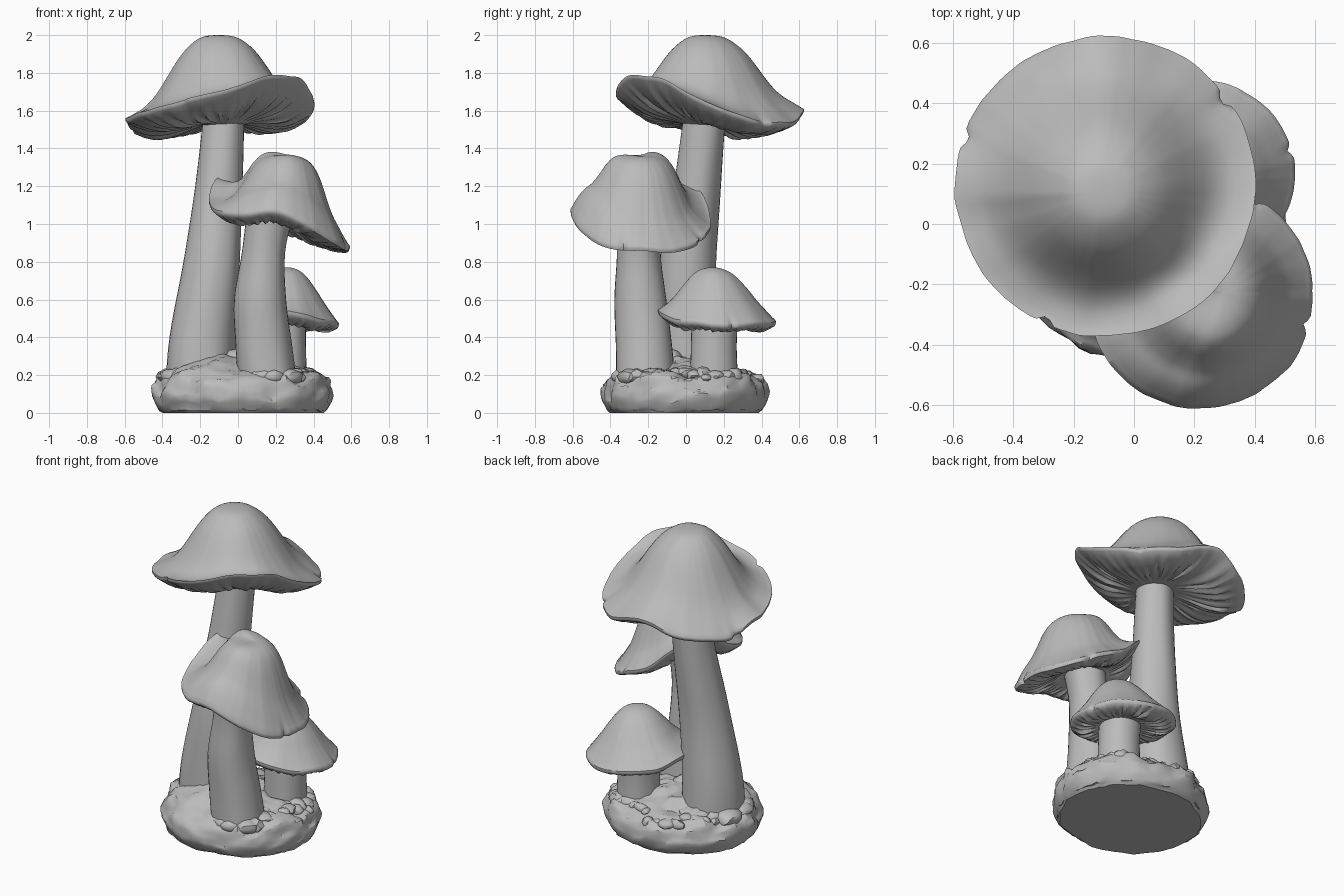
import bpy, bmesh, math, random
from mathutils import Vector, noise

random.seed(4)
cube = bpy.data.objects.get("Cube")
if cube:
    bpy.data.objects.remove(cube)

grey = bpy.data.materials.new("stone_grey")
grey.use_nodes = True
COLOUR = (0.5, 0.5, 0.5, 1)
grey.diffuse_color = COLOUR
grey.node_tree.nodes["Principled BSDF"].inputs["Base Color"].default_value = COLOUR


def finish(name, bm, sharp=50):
    bmesh.ops.recalc_face_normals(bm, faces=bm.faces)
    mesh = bpy.data.meshes.new(name)
    bm.to_mesh(mesh)
    bm.free()
    obj = bpy.data.objects.new(name, mesh)
    bpy.context.collection.objects.link(obj)
    mesh.materials.append(grey)
    bpy.ops.object.select_all(action='DESELECT')
    obj.select_set(True)
    bpy.context.view_layer.objects.active = obj
    bpy.ops.object.shade_smooth_by_angle(angle=math.radians(sharp))
    return obj


def spline(a, b, c, d, t):
    return b + 0.5 * t * (c - a + t * (2 * a - 5 * b + 4 * c - d + t * (3 * (b - c) + d - a)))


def around(values, angle):
    """Smooth periodic interpolation of evenly spaced values."""
    n = len(values)
    f = angle / math.tau * n
    i = math.floor(f)
    return spline(*(values[(i + k) % n] for k in (-1, 0, 1, 2)), f - i)


def along(values, f):
    i = min(int(f), len(values) - 2)
    pick = [values[max(0, min(len(values) - 1, i + k))] for k in (-1, 0, 1, 2)]
    return spline(*pick, f - i)


def loft(bm, rings):
    """Skin a list of closed point rings and cap both ends."""
    rows = [[bm.verts.new(p) for p in ring] for ring in rings]
    n = len(rows[0])
    for lo, hi in zip(rows, rows[1:]):
        for i in range(n):
            j = (i + 1) % n
            bm.faces.new((lo[i], lo[j], hi[j], hi[i]))
    bm.faces.new(rows[0])
    bm.faces.new(rows[-1])


# Cap: domed top that blends into a wavy rim, then gills back to the stem
def cap(name, centre, radius, peak, dome, rim, power, hub, hub_r, notches, bulge=0, bulge_dir=0):
    n = 144
    angles = [math.tau * i / n for i in range(n)]
    c, p, h = Vector(centre), Vector(peak), Vector(hub)

    def edge(u, a):
        d = Vector((math.cos(a), math.sin(a), radius * 5))
        r = radius * (1 + 0.014 * noise.noise(d * 3) + 0.007 * noise.noise(d * 9))
        for notch in notches:
            gap = (math.degrees(a) - notch + 180) % 360 - 180
            r *= 1 - 0.05 * u ** 14 * math.exp(-(gap / 2.5) ** 2)
        return r

    def top(u, a):
        xy = p.lerp(c, u) + edge(u, a) * u * Vector((math.cos(a), math.sin(a)))
        z = along(dome, u * (len(dome) - 1)) + (around(rim, a) - dome[-1]) * u ** power
        lean = max(0, math.cos(a - math.radians(bulge_dir)))
        z += bulge * lean * math.sin(math.pi * u ** 2.5)
        z += 0.014 * u * noise.noise((xy.x * 6, xy.y * 6, radius * 7))
        return Vector((xy.x, xy.y, z))

    def under(v, i, a):
        outer = top(1, a) - Vector((0, 0, 0.025))
        outer.xy = c.lerp(outer.xy, 0.985)
        inner = Vector((h.x + hub_r * math.cos(a), h.y + hub_r * math.sin(a), h.z))
        pos = inner.lerp(outer, v)
        swell = math.sin(math.pi * v ** 1.4)
        gill = noise.noise((18 * math.cos(a), 18 * math.sin(a), v)) + (0.3 if i % 4 < 2 else -0.3)
        pos.z += swell * (0.014 * gill - 0.08 * radius)
        return pos

    rings = [[top(u, a) for a in angles] for u in [0.01] + [k / 24 for k in range(1, 25)]]
    rings.append([top(1, a) - Vector((0, 0, 0.012)) for a in angles])
    rings += [[under(1 - k / 8, i, a) for i, a in enumerate(angles)] for k in range(9)]
    bm = bmesh.new()
    loft(bm, rings)
    return finish(name, bm)


# Stem: round tube lofted through (x, y, z, radius) stations
def stem(name, stations):
    n, steps = 32, 20
    columns = list(zip(*stations))
    rings = []
    for s in range(steps + 1):
        x, y, z, r = (along(col, s / steps * (len(stations) - 1)) for col in columns)
        ring = []
        for i in range(n):
            d = Vector((math.cos(math.tau * i / n), math.sin(math.tau * i / n)))
            rr = r * (1 + 0.05 * noise.noise((d.x * 1.5, d.y * 1.5, z * 2)))
            ring.append((x + rr * d.x, y + rr * d.y, z))
        rings.append(ring)
    bm = bmesh.new()
    loft(bm, rings)
    return finish(name, bm)


# Tall mushroom
stem("tall_stem", [(-0.195, 0.0, 0.12, 0.185), (-0.185, 0.0, 0.4, 0.175), (-0.14, 0.01, 0.8, 0.15),
                   (-0.1, 0.06, 1.2, 0.123), (-0.075, 0.1, 1.58, 0.11)])
cap("tall_cap", (-0.095, 0.125), 0.497, (-0.105, 0.105),
    [2.0, 1.998, 1.985, 1.95, 1.898, 1.825, 1.743, 1.67, 1.62, 1.59, 1.57],
    [1.64, 1.55, 1.54, 1.605, 1.535, 1.5, 1.555, 1.59, 1.645, 1.71, 1.78, 1.765],
    2.5, (-0.075, 0.1, 1.525), 0.1, (36, 161, 246), 0.03, 100)

# Middle mushroom
stem("middle_stem", [(0.165, -0.215, 0.12, 0.158), (0.14, -0.225, 0.35, 0.15),
                     (0.118, -0.24, 0.6, 0.138), (0.135, -0.25, 0.85, 0.115), (0.175, -0.25, 1.08, 0.125)])
cap("middle_cap", (0.22, -0.24), 0.373, (0.295, -0.23),
    [1.36, 1.357, 1.347, 1.325, 1.285, 1.215, 1.12, 1.035, 0.98, 0.935, 0.9],
    [0.88, 0.87, 0.92, 1.01, 1.16, 1.24, 1.12, 1.07, 1.07, 1.07, 0.99, 0.9],
    1.5, (0.175, -0.25, 1.02), 0.11, (-15, 60), 0.085, 275)

# Small mushroom
stem("small_stem", [(0.24, 0.145, 0.12, 0.13), (0.24, 0.145, 0.35, 0.122), (0.235, 0.155, 0.52, 0.125)])
cap("small_cap", (0.222, 0.165), 0.31, (0.26, 0.14),
    [0.77, 0.767, 0.757, 0.74, 0.712, 0.675, 0.635, 0.592, 0.555, 0.52, 0.49],
    [0.48, 0.48, 0.49, 0.51, 0.54, 0.56, 0.55, 0.5],
    2, (0.235, 0.155, 0.47), 0.11, (15, 215))

# Rocky mound with a flat bottom, heaped up in front of the tall stem
profile = [(0.425, 0.0), (0.455, 0.03), (0.475, 0.08), (0.468, 0.13), (0.44, 0.18), (0.39, 0.205),
           (0.31, 0.225), (0.2, 0.255), (0.1, 0.275), (0.01, 0.28)]
rings = []
for k in range(32):
    r, z = (along(col, k / 31 * (len(profile) - 1)) for col in zip(*profile))
    ring = []
    for i in range(72):
        a = math.tau * i / 72
        d = Vector((math.cos(a), math.sin(a), 0))
        spot = d * r * 9 + Vector((2, 1, z * 11))
        lump = noise.noise(spot) + 0.5 * noise.noise(spot * 2.3)
        rr = r * (1 + 0.045 * lump + 0.03 * noise.noise(d * 2))
        x, y = 0.025 + rr * d.x, -0.005 + 0.92 * rr * d.y
        heap = 0.05 * math.exp(-((x + 0.12) ** 2 + (y + 0.16) ** 2) / 0.025)
        ring.append((x, y, z + (0.03 * lump + heap if z > 0.02 else 0)))
    rings.append(ring)
bm = bmesh.new()
loft(bm, rings)
finish("rock_base", bm, 30)


# Pebbles and soil lumps scattered on the mound and around the stem feet
def lumps(name, places, low, high):
    bm = bmesh.new()
    for x, y, z in places:
        ball = bmesh.ops.create_icosphere(bm, subdivisions=2, radius=1)["verts"]
        size = random.uniform(low, high)
        sx, sy = random.uniform(0.8, 1.4), random.uniform(0.8, 1.4)
        for v in ball:
            w = v.co * (1 + 0.25 * noise.noise(v.co * 1.5 + Vector((x * 40, y * 40, 0))))
            v.co = Vector((x + w.x * size * sx, y + w.y * size * sy, z + w.z * size * 0.75))
    finish(name, bm, 40)


edge_spots = []
for i in range(24):
    a = math.radians(-35 + i * 8.5)
    r = random.uniform(0.33, 0.42)
    edge_spots.append((0.025 + r * math.cos(a), 0.92 * r * math.sin(a), 0.212 - (r - 0.33) * 0.4))
lumps("pebbles", edge_spots, 0.025, 0.045)

foot_spots = []
for x, y, r in ((-0.2, 0.0, 0.17), (0.165, -0.21, 0.135), (0.24, 0.14, 0.12)):
    for i in range(12):
        a = math.tau * (i + random.random() * 0.6) / 12
        foot_spots.append((x + r * math.cos(a), y + r * math.sin(a), 0.19))
lumps("soil_lumps", foot_spots, 0.05, 0.07)
lumps("stem_join", [(-0.05, -0.13, 0.25), (-0.01, -0.08, 0.28), (0.07, -0.02, 0.24)], 0.06, 0.08)
